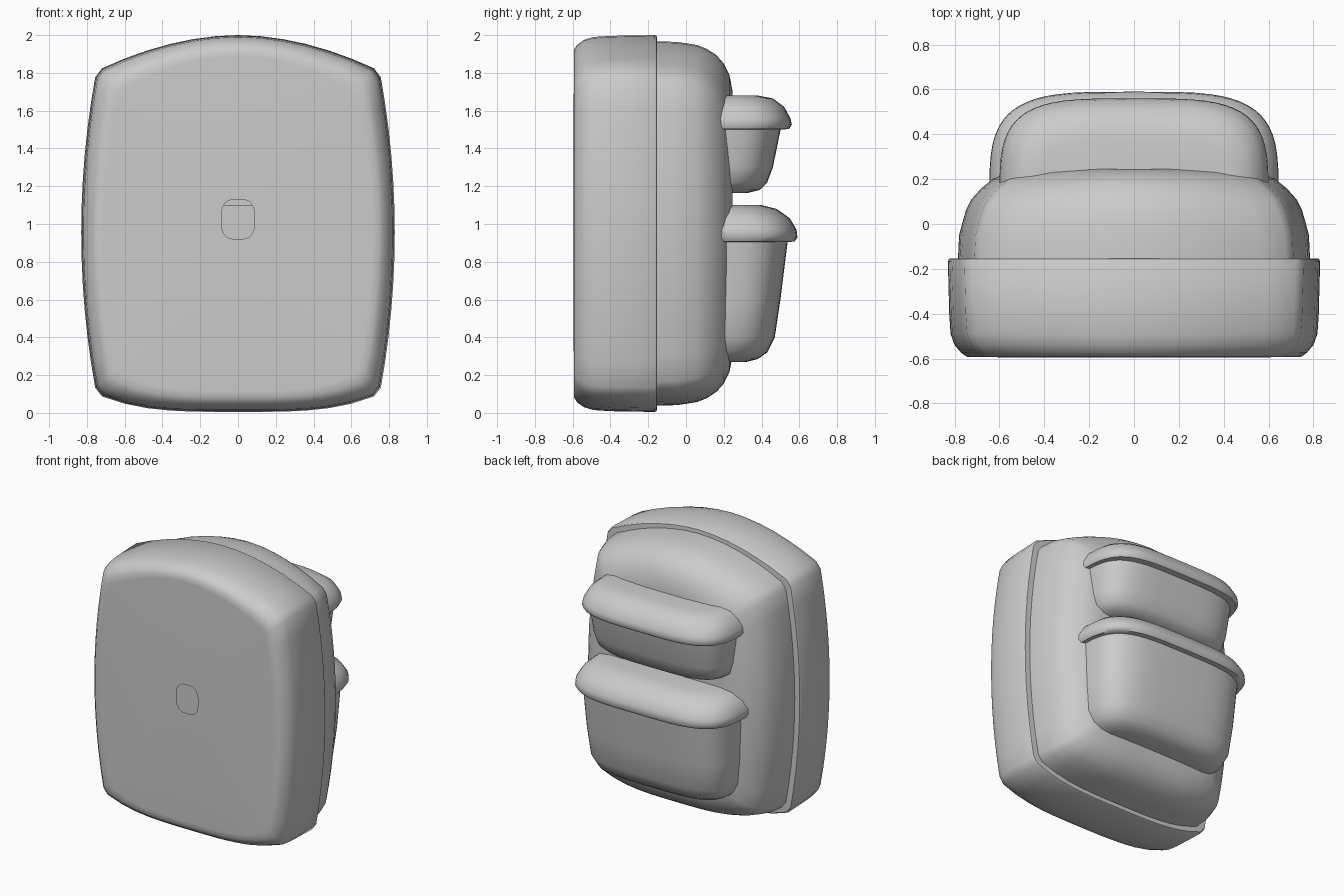
import bpy
import bmesh
from math import cos, sin, pi, radians

cube = bpy.data.objects.get("Cube")
if cube:
    bpy.data.objects.remove(cube, do_unlink=True)

# One plain grey for the whole bag
GREY = (0.6, 0.6, 0.6, 1.0)
grey = bpy.data.materials.new("plain grey")
grey.use_nodes = True
grey.diffuse_color = GREY
grey.node_tree.nodes["Principled BSDF"].inputs["Base Color"].default_value = GREY
grey.node_tree.nodes["Principled BSDF"].inputs["Roughness"].default_value = 0.7

SIDE = 12  # segments along each side of the bag outline


def loft(name, rings, cap_first=False, cap_last=False, angle=40):
    """Skin a list of equal-length closed rings into one object."""
    bm = bmesh.new()
    loops = [[bm.verts.new(p) for p in ring] for ring in rings]
    for a, b in zip(loops, loops[1:]):
        for i in range(len(a)):
            j = (i + 1) % len(a)
            bm.faces.new((a[i], a[j], b[j], b[i]))
    if cap_first:
        bm.faces.new(loops[0])
    if cap_last:
        bm.faces.new(loops[-1])
    bmesh.ops.recalc_face_normals(bm, faces=bm.faces)
    mesh = bpy.data.meshes.new(name)
    bm.to_mesh(mesh)
    bm.free()
    mesh.materials.append(grey)
    obj = bpy.data.objects.new(name, mesh)
    bpy.context.collection.objects.link(obj)
    bpy.ops.object.select_all(action="DESELECT")
    obj.select_set(True)
    bpy.context.view_layer.objects.active = obj
    bpy.ops.object.shade_smooth_by_angle(angle=radians(angle))
    return obj


def bag_ring(y, dx, dz):
    """Bulging four-sided outline, inset by dx and dz, at depth y."""
    w, top, bottom = 0.83 - dx, 2.0 - dz, 0.005 + dz
    corner_w, corner_top, corner_bottom = w - 0.08, top - 0.19, bottom + 0.095
    ts = [-0.96 + 1.92 * i / SIDE for i in range(SIDE + 1)]

    def side_point(t):
        mid = (corner_top + corner_bottom) / 2
        return w - 0.08 * t * t, mid + t * (corner_top - corner_bottom) / 2

    right = [side_point(t) for t in ts]
    upper = [(-corner_w * t, top - 0.19 * abs(t) ** 1.9) for t in ts]
    left = [(-x, z) for x, z in reversed(right)]
    lower = [(corner_w * t, bottom + 0.095 * abs(t) ** 3.5) for t in ts]
    return [(x, y, z) for x, z in right + upper + left + lower]


def hole_ring(y):
    """Rounded upright opening matched point for point to the outline."""
    ring = []
    for x, _, z in bag_ring(y, 0, 0):
        dx, dz = x / 0.088, (z - 1.025) / 0.105
        k = (abs(dx * 0.106) ** 3 + abs(dz * 0.106) ** 3) ** (-1 / 3) * 0.106
        ring.append((dx * k * 0.088, y, 1.025 + dz * k * 0.105))
    return ring


# Front shell: flat panel with an opening, rounded rim, straight wall
front = [(-0.594, 0.12, 0.11), (-0.592, 0.085, 0.075), (-0.575, 0.06, 0.05),
         (-0.54, 0.03, 0.025), (-0.49, 0.012, 0.01), (-0.4, 0.006, 0.004),
         (-0.165, 0, 0), (-0.155, 0.006, 0.006), (-0.153, 0.05, 0.035)]
loft("front_shell", [hole_ring(-0.595)] + [bag_ring(*r) for r in front])

# Rear shell: softly domed towards the back
rear = [(-0.155, 0.045, 0.033), (-0.05, 0.05, 0.036), (0.0, 0.063, 0.043),
        (0.06, 0.08, 0.053), (0.11, 0.105, 0.073), (0.16, 0.15, 0.105),
        (0.2, 0.2, 0.15), (0.23, 0.26, 0.21), (0.245, 0.34, 0.29)]
loft("rear_shell", [bag_ring(*r) for r in rear], cap_last=True, angle=60)


def pocket_ring(z, half_width, reach):
    """D-shaped plan, flat towards the bag and bowed at the back."""
    base, n = 0.1, 32
    ring = []
    for i in range(n + 1):
        a = pi * i / n
        c, s = cos(a), max(sin(a), 0)
        x = half_width * abs(c) ** 0.52 * (1 if c > 0 else -1)
        ring.append((x, base + (reach - base) * s ** 0.52, z))
    return ring


def pocket(name, body, flap):
    for part, rows in (("_body", body), ("_flap", flap)):
        loft(name + part, [pocket_ring(*r) for r in rows], True, True, 50)


# Rows are height, half width, reach
pocket("lower_pocket",
       [(0.27, 0.42, 0.32), (0.285, 0.48, 0.38), (0.32, 0.53, 0.43), (0.4, 0.57, 0.47),
        (0.6, 0.59, 0.5), (0.92, 0.605, 0.54)],
       [(0.905, 0.6, 0.54), (0.907, 0.63, 0.575), (0.93, 0.645, 0.59), (0.97, 0.643, 0.585),
        (1.03, 0.61, 0.55), (1.08, 0.55, 0.48), (1.1, 0.47, 0.4)])
pocket("upper_pocket",
       [(1.165, 0.42, 0.33), (1.18, 0.48, 0.39), (1.22, 0.53, 0.43), (1.3, 0.55, 0.46),
        (1.52, 0.565, 0.505)],
       [(1.5, 0.565, 0.51), (1.503, 0.59, 0.545), (1.525, 0.6, 0.56), (1.56, 0.595, 0.553),
        (1.62, 0.565, 0.52), (1.665, 0.51, 0.46), (1.68, 0.44, 0.38)])
